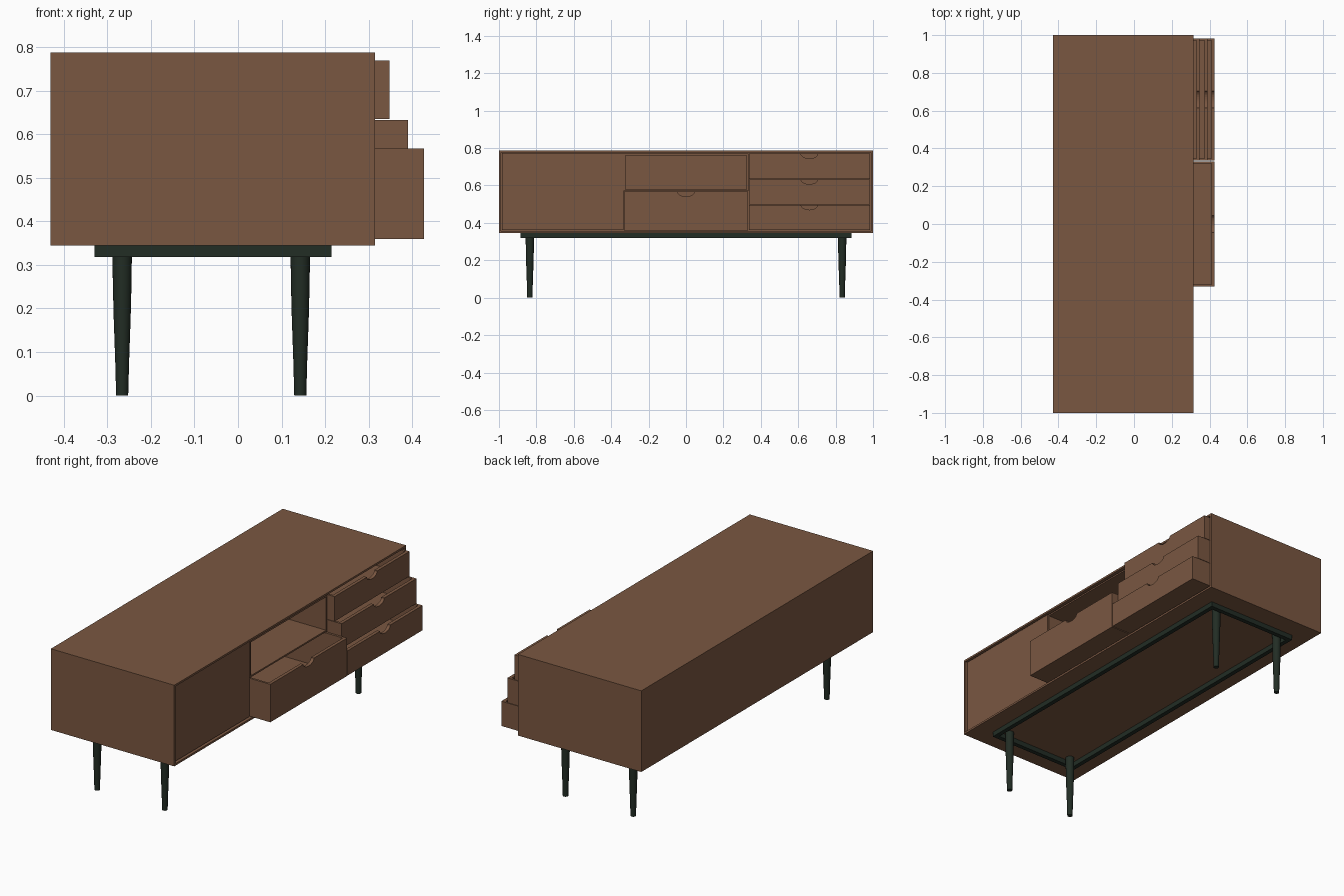
import bpy, bmesh, math

if "Cube" in bpy.data.objects:
    bpy.data.objects.remove(bpy.data.objects["Cube"])


def material(name, rgb):
    m = bpy.data.materials.new(name)
    m.diffuse_color = (*rgb, 1)
    m.use_nodes = True
    m.node_tree.nodes["Principled BSDF"].inputs["Base Color"].default_value = m.diffuse_color
    return m


WOOD = material("walnut brown", (0.195, 0.095, 0.053))
DARK = material("dark green metal", (0.016, 0.026, 0.018))


def finish(name, bm, mat):
    bmesh.ops.recalc_face_normals(bm, faces=bm.faces[:])
    me = bpy.data.meshes.new(name)
    bm.to_mesh(me)
    bm.free()
    me.materials.append(mat)
    ob = bpy.data.objects.new(name, me)
    bpy.context.collection.objects.link(ob)
    return ob


def add_box(bm, x0, x1, y0, y1, z0, z1):
    vs = bmesh.ops.create_cube(bm, size=1)["verts"]
    for v in vs:
        v.co.x = x1 if v.co.x > 0 else x0
        v.co.y = y1 if v.co.y > 0 else y0
        v.co.z = z1 if v.co.z > 0 else z0
    return vs


def add_panel(bm, x0, x1, outline):
    """Extrude a (y, z) outline along x."""
    f = bm.faces.new([bm.verts.new((x0, y, z)) for y, z in outline])
    ext = bmesh.ops.extrude_face_region(bm, geom=[f])["geom"]
    for v in ext:
        if isinstance(v, bmesh.types.BMVert):
            v.co.x = x1


def scoop(half, depth, n=12):
    """Finger-pull curve: offsets along the edge and into the panel."""
    return [(half * math.cos(math.pi * i / n), depth * math.sin(math.pi * i / n))
            for i in range(n + 1)]


def hollow(name, x0, x1, y0, y1, z0, z1, wall):
    """Box open towards +x."""
    bm = bmesh.new()
    add_box(bm, x0, x1, y0, y1, z0, z1)
    bm.normal_update()
    face = max(bm.faces, key=lambda f: f.calc_center_median().x)
    bmesh.ops.inset_region(bm, faces=[face], thickness=wall)
    for v in face.verts:
        v.co.x = x1
    ext = bmesh.ops.extrude_face_region(bm, geom=[face])["geom"]
    for v in ext:
        if isinstance(v, bmesh.types.BMVert):
            v.co.x = x0 + wall
    if face.is_valid:
        bmesh.ops.delete(bm, geom=[face], context="FACES_ONLY")
    return finish(name, bm, WOOD)


def drawer(name, front, y0, y1, z0, z1, depth=0.68, t=0.012, ft=0.018):
    bm = bmesh.new()
    c = (y0 + y1) / 2
    top = [(c + a, z1 - d) for a, d in scoop(0.045, 0.026)]
    add_panel(bm, front - ft, front, [(y0, z0), (y1, z0), (y1, z1)] + top + [(y0, z1)])
    back, f = front - depth, front - ft
    add_box(bm, back, f, y0, y0 + t, z0, z1)
    add_box(bm, back, f, y1 - t, y1, z0, z1)
    add_box(bm, back, back + t, y0 + t, y1 - t, z0, z1)
    add_box(bm, back + t, f, y0 + t, y1 - t, z0, z0 + t)
    return finish(name, bm, WOOD)


# Cabinet shell and open middle compartment
hollow("cabinet_shell", -0.43, 0.315, -1, 1, 0.345, 0.788, 0.015)
hollow("open_compartment", -0.41, 0.305, -0.333, 0.333, 0.571, 0.770, 0.012)

# Left door with a scoop in its inner edge
bm = bmesh.new()
edge = [(-0.335 - d, 0.562 - a) for a, d in scoop(0.047, 0.025)][::-1]
add_panel(bm, 0.287, 0.305,
          [(-0.984, 0.361), (-0.335, 0.361)] + edge + [(-0.335, 0.773), (-0.984, 0.773)])
finish("left_door", bm, WOOD)

# Drawers, pulled out by different amounts
drawer("middle_drawer", 0.427, -0.331, 0.332, 0.36, 0.567)
for name, x, z0, z1 in (("upper", 0.348, 0.635, 0.770), ("centre", 0.390, 0.498, 0.633),
                        ("lower", 0.427, 0.361, 0.496)):
    drawer(name + "_right_drawer", x, 0.336, 0.983, z0, z1)

# Base frame of thin bars
bm = bmesh.new()
X0, X1, Y, W = -0.33, 0.215, 0.885, 0.024
for s in (-1, 1):
    add_box(bm, X0, X1, *sorted((s * Y, s * (Y - W))), 0.318, 0.345)
for a in (X0, X1 - W):
    add_box(bm, a, a + W, -Y + W, Y - W, 0.318, 0.345)
finish("base_frame", bm, DARK)

# Turned tapered legs
PROFILE = [(0.0138, 0), (0.016, 0.08), (0.0195, 0.18), (0.0215, 0.26), (0.0225, 0.345)]
N = 24
for i, (x, y) in enumerate([(x, y) for x in (-0.266, 0.143) for y in (-0.835, 0.835)]):
    bm = bmesh.new()
    rings = [[bm.verts.new((x + r * math.cos(2 * math.pi * k / N),
                            y + r * math.sin(2 * math.pi * k / N), z)) for k in range(N)]
             for r, z in PROFILE]
    for a, b in zip(rings, rings[1:]):
        for k in range(N):
            bm.faces.new((a[k], a[(k + 1) % N], b[(k + 1) % N], b[k]))
    bm.faces.new(rings[0])
    bm.faces.new(rings[-1])
    leg = finish(f"leg_{i + 1}", bm, DARK)
    bpy.ops.object.select_all(action="DESELECT")
    leg.select_set(True)
    bpy.context.view_layer.objects.active = leg
    bpy.ops.object.shade_smooth_by_angle(angle=math.radians(40))
